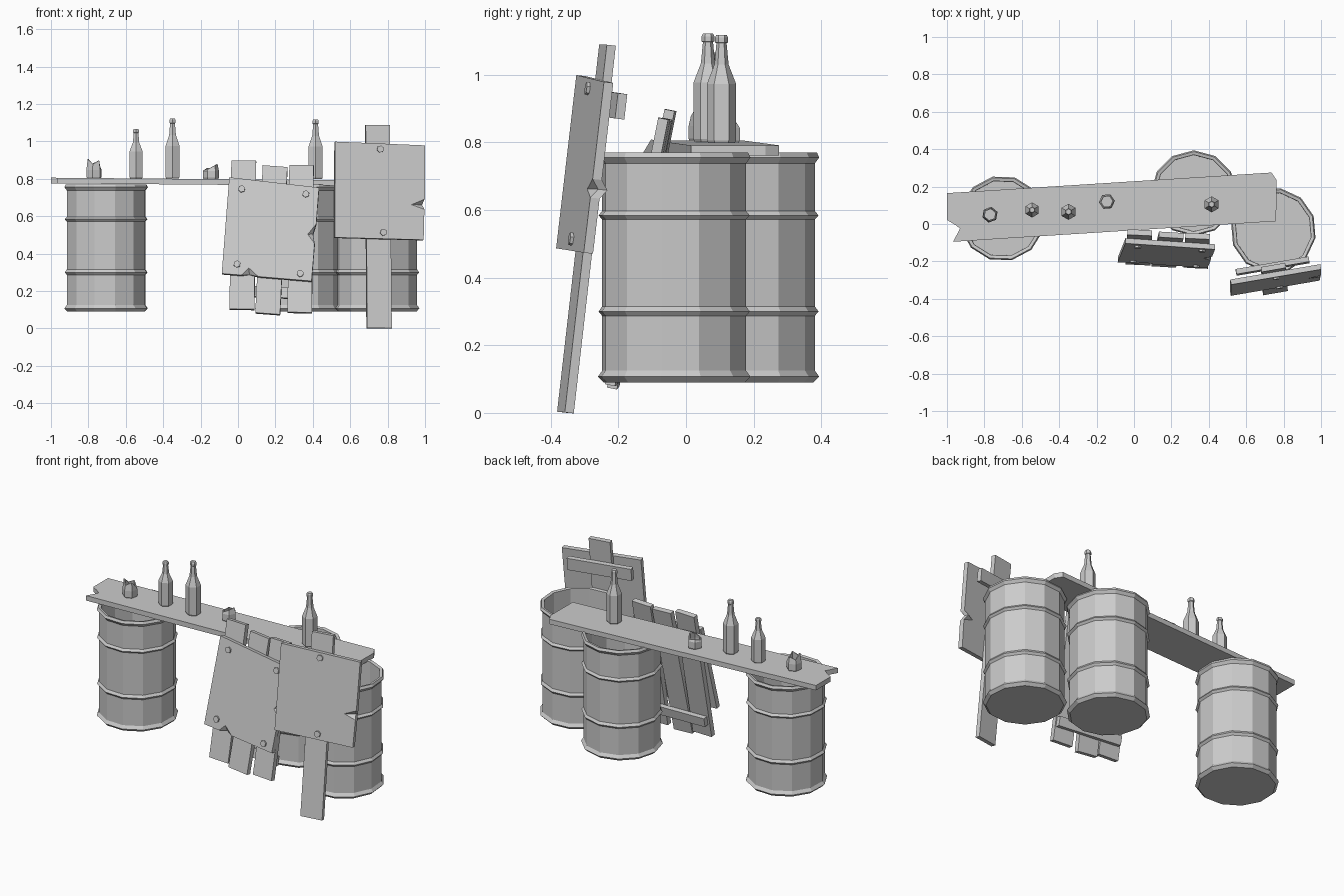
import bpy, bmesh, math
from mathutils import Vector


def finish(name, bm):
    bmesh.ops.recalc_face_normals(bm, faces=bm.faces)
    me = bpy.data.meshes.new(name)
    bm.to_mesh(me)
    bm.free()
    ob = bpy.data.objects.new(name, me)
    bpy.context.collection.objects.link(ob)
    return ob


def lathe(name, profile, loc, sides, phase=0, jag=None):
    """Revolve (radius, z) points; jag = {ring index: z offsets per side}."""
    bm = bmesh.new()
    rings = []
    for k, (r, z) in enumerate(profile):
        ring = []
        for i in range(sides):
            a = math.radians(phase) + math.tau * i / sides
            dz = jag[k][i] if jag and k in jag else 0
            ring.append(bm.verts.new((loc[0] + r * math.cos(a), loc[1] + r * math.sin(a), loc[2] + z + dz)))
        rings.append(ring)
    for a, b in zip(rings, rings[1:]):
        for i in range(sides):
            j = (i + 1) % sides
            bm.faces.new((a[i], a[j], b[j], b[i]))
    bm.faces.new(rings[0])
    bm.faces.new(rings[-1])
    return finish(name, bm)


def add_prism(bm, pts, place, d0, d1, push=None):
    """Prism from an outline; push = extra depth per outline point."""
    push = push or [0] * len(pts)
    f = [bm.verts.new(place(u, v, d0 + p)) for (u, v), p in zip(pts, push)]
    b = [bm.verts.new(place(u, v, d1 + p)) for (u, v), p in zip(pts, push)]
    n = len(pts)
    for i in range(n):
        j = (i + 1) % n
        bm.faces.new((f[i], f[j], b[j], b[i]))
    for ring in (f, b):
        if any(push):  # bent piece: split along outline points 1-3
            bm.faces.new((ring[0], ring[1], ring[3]))
            bm.faces.new((ring[1], ring[2], ring[3]))
        else:
            bm.faces.new(ring)


def board(name, pts, place, d0, d1, dents=()):
    bm = bmesh.new()
    add_prism(bm, pts, place, d0, d1)
    for dent in dents:
        add_prism(bm, dent, place, d0, d1, [0, 0.022, 0, 0])
    return finish(name, bm)


def leaning(x0, y0, z0, yaw, lean):
    """Front-view (x, z) onto a tilted plane, d = depth behind it."""
    n = Vector((-yaw, 1, -lean)).normalized()
    return lambda x, z, d: Vector((x, y0 + yaw * (x - x0) + lean * (z - z0), z)) + n * d


def bolt(name, x, z, place, d):
    pts = [(x + 0.019 * math.cos(math.tau * i / 6 + 0.3), z + 0.019 * math.sin(math.tau * i / 6 + 0.3)) for i in range(6)]
    board(name, pts, place, d - 0.01, d + 0.005)


# Three open drums
drum = [(0.212, 0.09), (0.229, 0.107), (0.216, 0.125), (0.216, 0.287), (0.227, 0.3), (0.216, 0.315),
        (0.216, 0.572), (0.227, 0.584), (0.216, 0.597), (0.216, 0.738), (0.229, 0.755), (0.222, 0.77),
        (0.205, 0.766), (0.203, 0.11)]
for name, x, y, ph in (("left_drum", -0.705, 0.03, 13), ("middle_drum", 0.32, 0.165, 0), ("right_drum", 0.745, -0.035, 20)):
    lathe(name, drum, (x, y, 0), 12, ph)

# Table plank with splintered ends
board("table_plank", [(-1, 0.165), (-1, 0.022), (-0.955, -0.005), (-0.93, -0.025), (-0.968, -0.095),
                      (0.76, 0.015), (0.762, 0.235), (0.735, 0.275)],
      lambda x, y, d: Vector((x, y, 0.806 - 0.0086 * (x + 1) - d)), 0, 0.03)

# Bottles
bottle = [(0.039, 0), (0.043, 0.008), (0.043, 0.175), (0.021, 0.232), (0.015, 0.295), (0.019, 0.297), (0.019, 0.312), (0.015, 0.32)]
for name, x, y, s in (("small_bottle", -0.545, 0.075, 0.825), ("left_bottle", -0.35, 0.065, 1), ("right_bottle", 0.415, 0.105, 1)):
    lathe(name, [(r * (0.94 if s < 1 else 1), z * s) for r, z in bottle], (x, y, 0.802 - 0.0043 * (x + 0.5)), 6, 30)

# Broken bottle bases with jagged rims
shard = [(0.039, 0), (0.043, 0.008), (0.043, 0.045), (0.036, 0.06), (0.03, 0.06), (0.034, 0.042), (0.034, 0.008)]
rim_a = [0.0, 0.025, 0.01, 0.042, 0.015, 0.035]
rim_b = [0.02, -0.005, 0.0, -0.01, -0.005, 0.012]
lathe("broken_bottle_left", shard, (-0.77, 0.05, 0.803), 6, 20, {3: rim_a, 4: rim_a})
lathe("broken_bottle_middle", shard, (-0.145, 0.12, 0.798), 6, 5, {3: rim_b, 4: rim_b})

# Middle barricade: three slats, sheet, cross bar
p1 = leaning(0.17, -0.215, 0.08, -0.045, 0.2)
slats = {"slat_left": [(-0.035, 0.895), (0.097, 0.895), (0.088, 0.1), (-0.045, 0.102)],
         "slat_centre": [(0.133, 0.87), (0.265, 0.86), (0.225, 0.072), (0.093, 0.082)],
         "slat_right": [(0.275, 0.87), (0.405, 0.87), (0.395, 0.082), (0.265, 0.085)]}
for name, pts in slats.items():
    board(name, pts, p1, -0.015, 0.015)
board("slat_cross_bar", [(-0.03, 0.235), (0.39, 0.215), (0.39, 0.16), (-0.03, 0.18)], p1, 0.015, 0.042)
board("middle_sheet", [(-0.045, 0.8), (0.435, 0.745), (0.42, 0.55), (0.375, 0.495), (0.412, 0.445), (0.395, 0.245),
                       (0.11, 0.269), (0.06, 0.315), (0.02, 0.277), (-0.085, 0.285)], p1, -0.043, -0.015,
      [[(0.42, 0.55), (0.402, 0.5), (0.412, 0.445), (0.375, 0.495)],
       [(0.11, 0.269), (0.062, 0.283), (0.02, 0.277), (0.06, 0.315)]])
for i, (x, z) in enumerate(((0.022, 0.737), (0.365, 0.71), (-0.003, 0.335), (0.335, 0.285))):
    bolt(f"middle_bolt_{i + 1}", x, z, p1, -0.043)

# Right barricade: post, sheet, cross bar
p2 = leaning(0.757, -0.298, 0.735, 0.175, 0.116)
board("right_post", [(0.685, 1.09), (0.815, 1.09), (0.825, 0.003), (0.693, 0.005)], p2, 0.013, 0.04)
board("post_cross_bar", [(0.555, 0.96), (0.945, 0.95), (0.945, 0.875), (0.555, 0.885)], p2, 0.04, 0.068)
board("right_sheet", [(0.517, 0.997), (0.998, 0.977), (0.996, 0.69), (0.925, 0.66), (0.994, 0.635),
                      (0.99, 0.472), (0.515, 0.485)], p2, -0.015, 0.013,
      [[(0.996, 0.69), (0.985, 0.662), (0.994, 0.635), (0.925, 0.66)]])
for i, (x, z) in enumerate(((0.758, 0.957), (0.775, 0.512))):
    bolt(f"right_bolt_{i + 1}", x, z, p2, -0.015)
